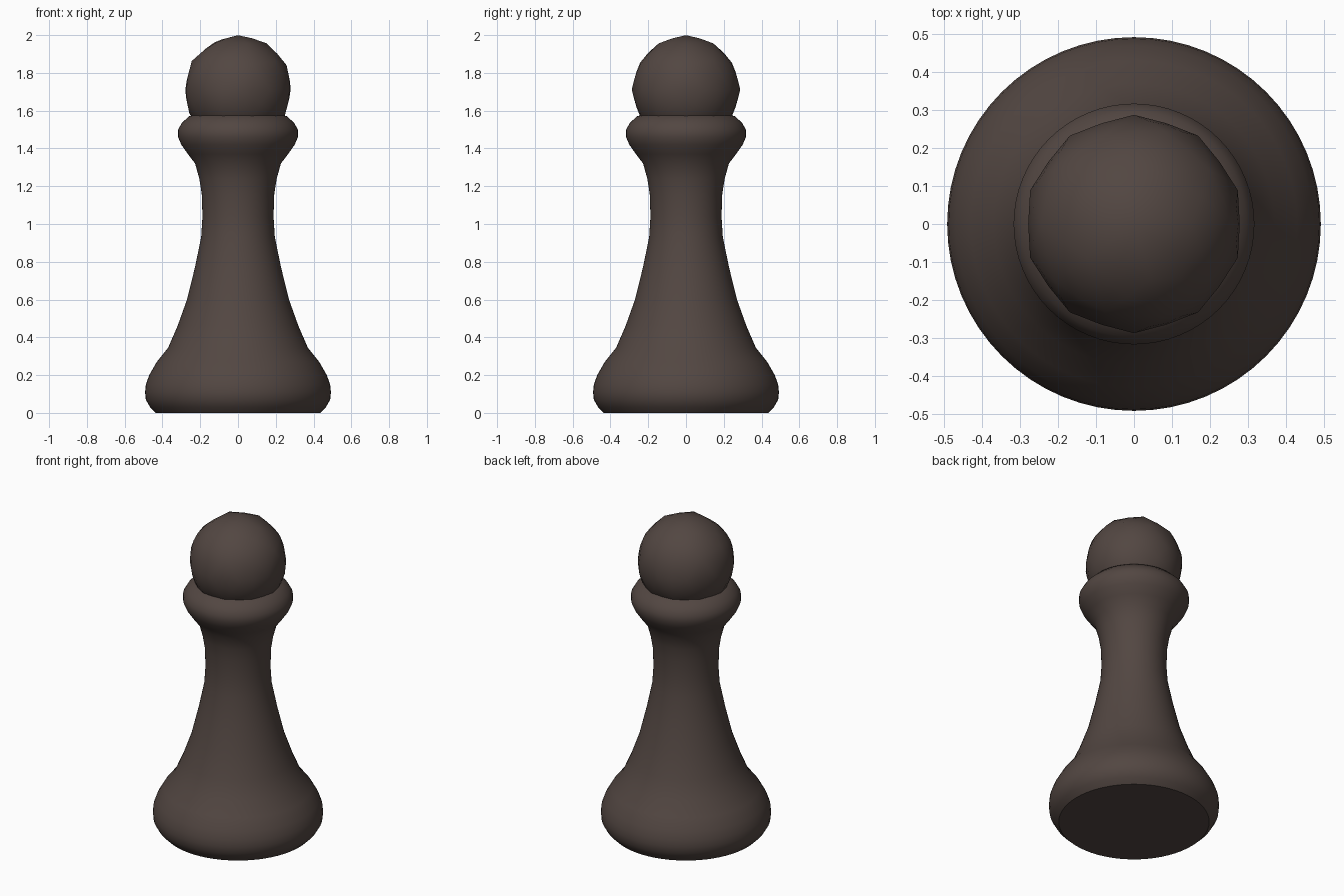
import bpy, bmesh, math

if "Cube" in bpy.data.objects:
    bpy.data.objects.remove(bpy.data.objects["Cube"])

mat = bpy.data.materials.new("dark_wood")
mat.diffuse_color = (0.085, 0.062, 0.054, 1)
mat.use_nodes = True
mat.node_tree.nodes["Principled BSDF"].inputs["Base Color"].default_value = mat.diffuse_color


def finish(name, bm):
    bmesh.ops.recalc_face_normals(bm, faces=bm.faces)
    mesh = bpy.data.meshes.new(name)
    bm.to_mesh(mesh)
    bm.free()
    mesh.materials.append(mat)
    obj = bpy.data.objects.new(name, mesh)
    bpy.context.collection.objects.link(obj)
    bpy.ops.object.select_all(action='DESELECT')
    obj.select_set(True)
    bpy.context.view_layer.objects.active = obj
    bpy.ops.object.shade_smooth_by_angle(angle=math.radians(40))
    return obj


# Turned body: base, stem and collar as one lathed profile (radius, height)
profile = [(0, 0), (0.435, 0), (0.465, 0.03), (0.488, 0.07), (0.492, 0.11),
           (0.488, 0.15), (0.47, 0.2), (0.43, 0.27), (0.37, 0.345),
           (0.32, 0.46), (0.27, 0.6), (0.228, 0.77), (0.195, 0.93),
           (0.188, 1.04), (0.192, 1.16), (0.205, 1.24), (0.227, 1.32),
           (0.265, 1.37), (0.3, 1.42), (0.317, 1.46), (0.317, 1.5),
           (0.297, 1.535), (0.26, 1.57), (0.2, 1.585), (0, 1.585)]
bm = bmesh.new()
verts = [bm.verts.new((r, 0, z)) for r, z in profile]
edges = [bm.edges.new(pair) for pair in zip(verts, verts[1:])]
bmesh.ops.spin(bm, geom=verts + edges, cent=(0, 0, 0), axis=(0, 0, 1),
               angle=2 * math.pi, steps=64)
bmesh.ops.remove_doubles(bm, verts=bm.verts, dist=0.0005)
finish("body", bm)

# Faceted ball head, slightly softened by a lightly creased subdivision
bm = bmesh.new()
bmesh.ops.create_icosphere(bm, subdivisions=2, radius=0.295)
bmesh.ops.translate(bm, verts=bm.verts, vec=(0, 0, 1.712))
head = finish("head", bm)
crease = head.data.attributes.new("crease_edge", 'FLOAT', 'EDGE')
for item in crease.data:
    item.value = 0.22
sub = head.modifiers.new("soften", 'SUBSURF')
sub.levels = sub.render_levels = 1
sub.use_limit_surface = False
